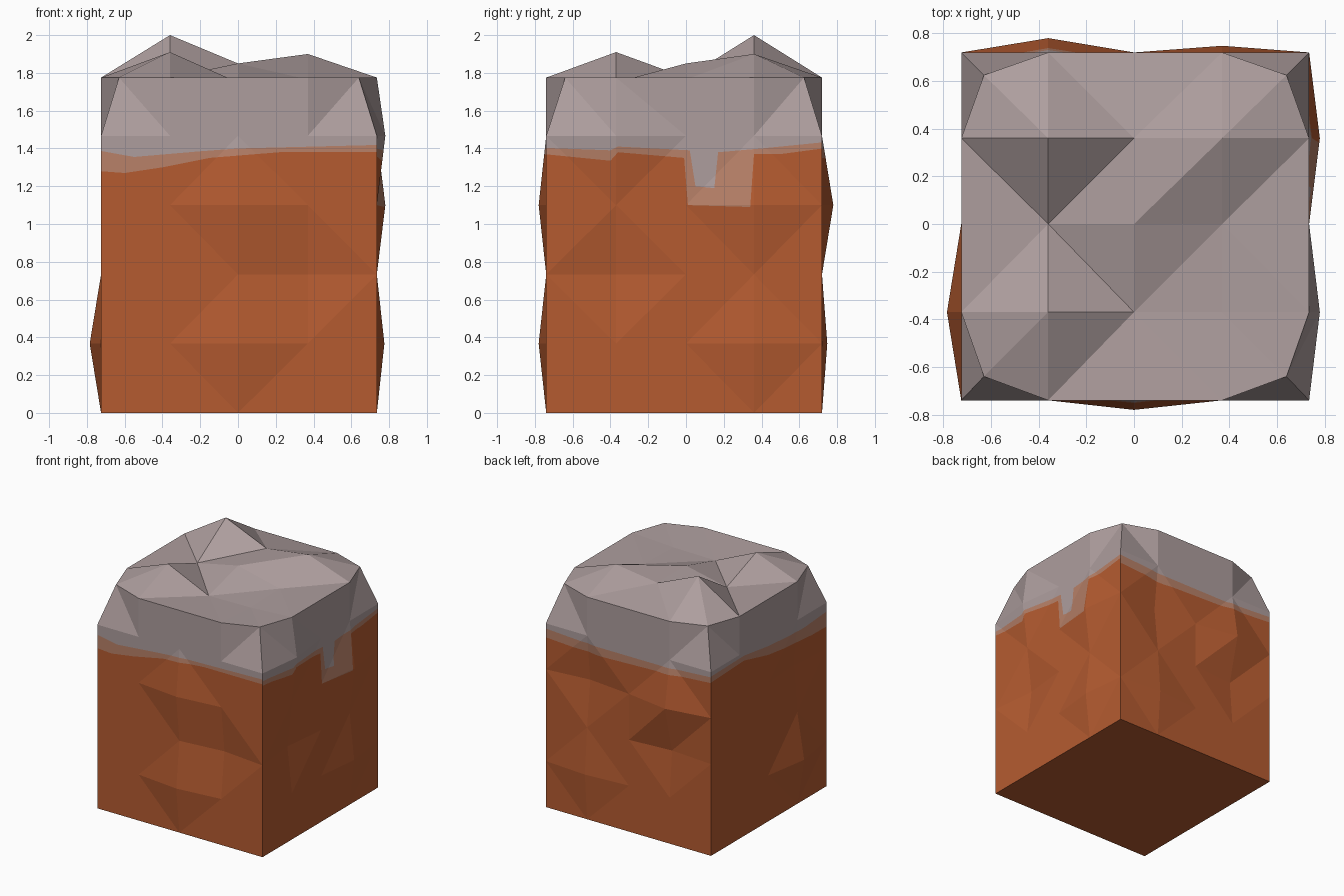
import bpy, bmesh
from mathutils import Vector

if "Cube" in bpy.data.objects:
    bpy.data.objects.remove(bpy.data.objects["Cube"])

# Grid lines of the block
XS = [-0.725, -0.36, 0, 0.37, 0.735]
YS = [-0.74, -0.37, 0, 0.36, 0.72]
ZS = [0, 0.367, 0.733, 1.10, 1.467, 1.775]

# Bumps and hollows: grid index -> offset
BUMPS = {
    # front
    (2, 0, 3): (0, -0.04, 0), (3, 0, 2): (0, 0.04, 0), (2, 0, 1): (0, -0.04, 0),
    # right
    (4, 1, 4): (0.045, 0, 0), (4, 3, 3): (0.045, 0, 0),
    (4, 3, 1): (0.04, 0, 0), (4, 1, 2): (-0.04, 0, 0),
    # back
    (1, 4, 3): (0, 0.06, 0), (3, 4, 3): (0, -0.04, 0),
    (3, 4, 1): (0, 0.028, 0), (1, 4, 2): (0, -0.03, 0),
    # left
    (0, 1, 1): (-0.06, 0, 0), (0, 1, 3): (0.03, 0, 0),
    # top relief
    (1, 3, 5): (0, 0, 0.225), (1, 1, 5): (0, 0, 0.135), (3, 3, 5): (0, 0, 0.125),
    (2, 3, 5): (0, 0, 0.075), (2, 2, 5): (0, 0, 0.075), (3, 2, 5): (0, 0, -0.01),
    (2, 1, 5): (0, 0, -0.025), (3, 1, 5): (0, 0, -0.02), (1, 2, 5): (0, 0, 0),
}


def is_corner(key):
    i, j, k = key
    return k == 5 and i in (0, 4) and j in (0, 4)


bm = bmesh.new()
side = bm.faces.layers.int.new("side")
verts = {}


def vert(key):
    if key not in verts:
        i, j, k = key
        p = Vector((XS[i], YS[j], ZS[k])) + Vector(BUMPS.get(key, (0, 0, 0)))
        if is_corner(key):              # pulled-in top corners
            p.x += 0.095 if i == 0 else -0.095
            p.y += 0.1 if j == 0 else -0.095
        verts[key] = bm.verts.new(p)
    return verts[key]


def cell(keys, tag, parity):
    """Split one grid cell into two triangles along the right diagonal."""
    a, b, c, d = keys
    first = any(is_corner(q) for q in (a, c))
    if not first and not any(is_corner(q) for q in (b, d)):
        if tag < 4 and any(q in BUMPS for q in keys):
            first = not (a in BUMPS or c in BUMPS)
        else:
            first = parity
    tris = ((a, b, c), (a, c, d)) if first else ((b, c, d), (b, d, a))
    for t in tris:
        bm.faces.new([vert(q) for q in t])[side] = tag


# Four walls: 0 front, 1 right, 2 back, 3 left
WALL = [lambda u, k: (u, 0, k), lambda u, k: (4, u, k),
        lambda u, k: (u, 4, k), lambda u, k: (0, u, k)]
STEP = ((0, 0), (1, 0), (1, 1), (0, 1))
for tag, at in enumerate(WALL):
    for u in range(4):
        for k in range(5):
            cell([at(u + du, k + dk) for du, dk in STEP], tag, (u + k) % 2 == 0)

# Craggy top and flat bottom
for i in range(4):
    for j in range(4):
        cell([(i + di, j + dj, 5) for di, dj in STEP], 4,
             (i + j) % 2 == 1 or (i, j) == (2, 2))
ring = ([(i, 0, 0) for i in range(4)] + [(4, j, 0) for j in range(4)] +
        [(i, 4, 0) for i in range(4, 0, -1)] + [(0, j, 0) for j in range(4, 0, -1)])
bm.faces.new([vert(q) for q in ring])[side] = 5

# Painted border curves per wall: (position along wall, height)
UPPER = [
    [(-0.8, 1.40), (-0.55, 1.355), (-0.2, 1.385), (0, 1.40), (0.8, 1.42)],
    [(-0.8, 1.405), (-0.4, 1.39), (-0.36, 1.41), (0.02, 1.39), (0.05, 1.20),
     (0.15, 1.19), (0.17, 1.38), (0.4, 1.40), (0.8, 1.44)],
    [(-0.8, 1.43), (-0.3, 1.40), (0.3, 1.40), (0.8, 1.43)],
    [(-0.8, 1.40), (-0.4, 1.37), (0, 1.40), (0.3, 1.44), (0.8, 1.43)],
]
LOWER = [
    [(-0.8, 1.285), (-0.6, 1.27), (-0.4, 1.30), (-0.15, 1.35), (0.22, 1.38),
     (0.8, 1.38)],
    [(-0.8, 1.375), (-0.4, 1.335), (-0.36, 1.38), (-0.01, 1.35), (0.01, 1.10),
     (0.34, 1.09), (0.36, 1.37), (0.5, 1.37), (0.8, 1.41)],
    [(-0.8, 1.385), (-0.3, 1.35), (0.3, 1.33), (0.8, 1.36)],
    [(-0.8, 1.275), (-0.4, 1.28), (0, 1.33), (0.3, 1.40), (0.8, 1.38)],
]


def height(curve, u):
    for (u0, h0), (u1, h1) in zip(curve, curve[1:]):
        if u <= u1:
            return h0 + (h1 - h0) * (u - u0) / (u1 - u0)
    return curve[-1][1]


def cut(tag, co, no, lo=-9, hi=9):
    axis = tag % 2
    faces = [f for f in bm.faces if f[side] == tag
             and lo < f.calc_center_median()[axis] < hi]
    geom = set(faces)
    for f in faces:
        geom.update(f.edges)
        geom.update(f.verts)
    bmesh.ops.bisect_plane(bm, geom=list(geom), dist=1e-5, plane_co=co, plane_no=no)


def point(tag, u, h):
    return Vector((u, 0, h)) if tag % 2 == 0 else Vector((0, u, h))


for tag in range(4):
    for curve in (UPPER[tag], LOWER[tag]):
        for u, h in curve[1:-1]:
            cut(tag, point(tag, u, h), point(tag, 1, 0))
        for (u0, h0), (u1, h1) in zip(curve, curve[1:]):
            cut(tag, point(tag, u0, h0), point(tag, h0 - h1, u1 - u0).normalized(), u0, u1)

# Colour by height against the border curves
for f in bm.faces:
    tag, c = f[side], f.calc_center_median()
    if tag == 4:
        f.material_index = 0
    elif tag == 5:
        f.material_index = 2
    else:
        u = c[tag % 2]
        f.material_index = (0 if c.z > height(UPPER[tag], u)
                            else 1 if c.z > height(LOWER[tag], u) else 2)

bmesh.ops.recalc_face_normals(bm, faces=bm.faces[:])
mesh = bpy.data.meshes.new("rock_block")
bm.to_mesh(mesh)
bm.free()
for name, col in (("grey stone", (0.42, 0.34, 0.34, 1)),
                  ("pale clay edge", (0.48, 0.22, 0.14, 1)),
                  ("orange clay", (0.46, 0.105, 0.03, 1))):
    mat = bpy.data.materials.new(name)
    mat.diffuse_color = col
    mat.use_nodes = True
    mat.node_tree.nodes["Principled BSDF"].inputs["Base Color"].default_value = mat.diffuse_color
    mesh.materials.append(mat)
bpy.context.collection.objects.link(bpy.data.objects.new("rock_block", mesh))
